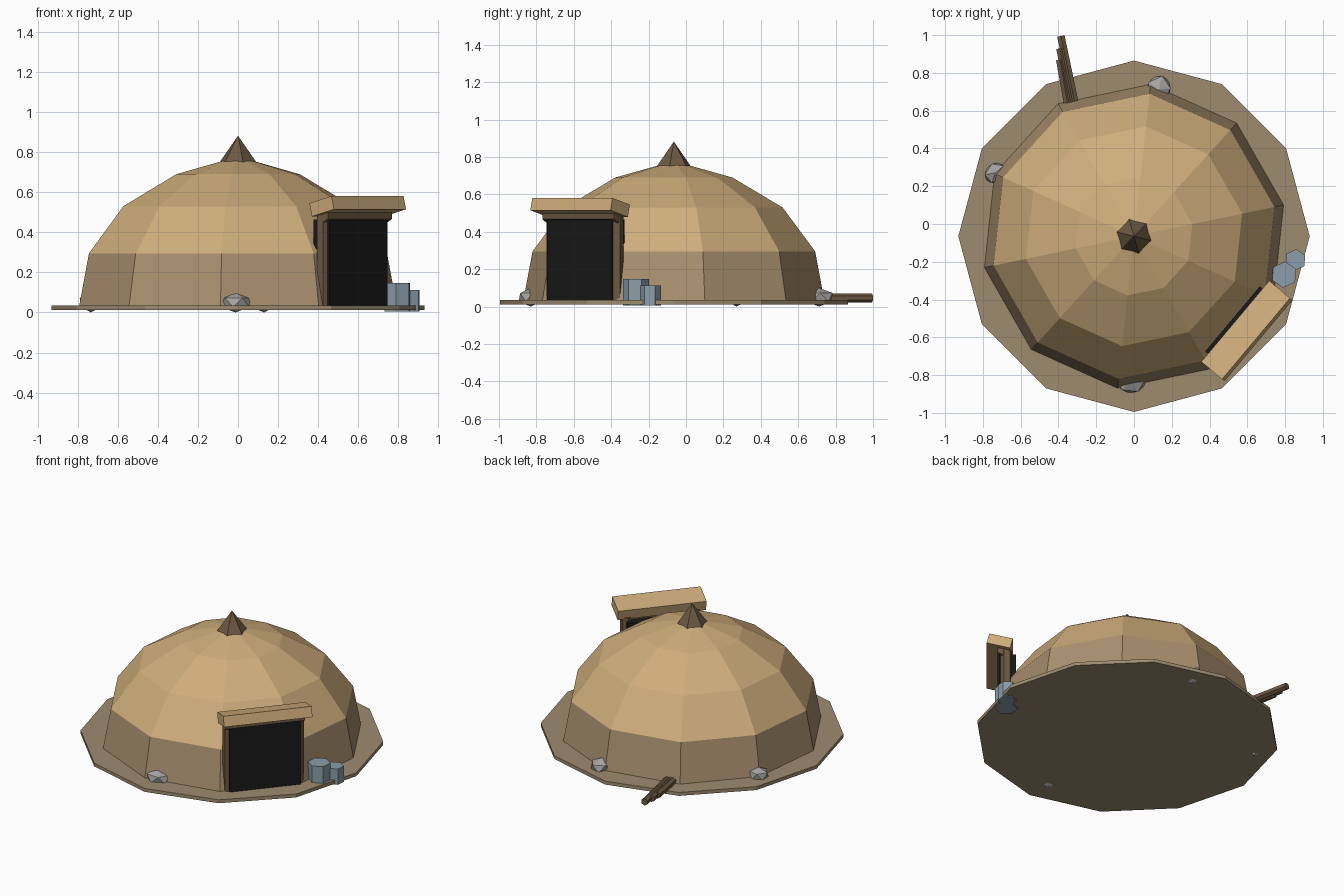
import bpy, bmesh, math
from mathutils import Vector, Matrix

if "Cube" in bpy.data.objects:
    bpy.data.objects.remove(bpy.data.objects["Cube"])

CENTER = Vector((0, -0.065, 0))


def material(name, r, g, b):
    m = bpy.data.materials.new(name)
    m.diffuse_color = (r, g, b, 1)
    m.use_nodes = True
    m.node_tree.nodes["Principled BSDF"].inputs["Base Color"].default_value = m.diffuse_color
    return m


THATCH = material("thatch", 0.62, 0.42, 0.20)
CLAY = material("clay", 0.40, 0.28, 0.16)
EARTH = material("earth", 0.34, 0.26, 0.16)
WOOD = material("wood", 0.15, 0.10, 0.055)
DARK = material("dark", 0.01, 0.01, 0.01)
POTTERY = material("pottery", 0.26, 0.34, 0.40)
STONE = material("stone", 0.38, 0.37, 0.36)


def finish(name, bm, mat, matrix=Matrix()):
    bmesh.ops.recalc_face_normals(bm, faces=bm.faces)
    me = bpy.data.meshes.new(name)
    bm.to_mesh(me)
    bm.free()
    me.materials.append(mat)
    ob = bpy.data.objects.new(name, me)
    ob.matrix_world = matrix
    bpy.context.collection.objects.link(ob)
    return ob


def lathe(name, profile, sides, angle, center, mat):
    """Faceted solid from (radius, height) rings; radius 0 makes an apex."""
    bm = bmesh.new()
    rings = []
    for r, z in profile:
        n = sides if r else 1
        rings.append([bm.verts.new((center[0] + r * math.cos(a), center[1] + r * math.sin(a), z))
                      for a in (math.radians(angle + 360 * i / sides) for i in range(n))])
    for lo, hi in zip(rings, rings[1:]):
        for i in range(sides):
            j = (i + 1) % sides
            top = [hi[0]] if len(hi) == 1 else [hi[j], hi[i]]
            bm.faces.new([lo[i], lo[j]] + top)
    for ring in (rings[0], rings[-1]):
        if len(ring) > 1:
            bm.faces.new(ring)
    return finish(name, bm, mat)


def box(name, size, mat, matrix):
    bm = bmesh.new()
    bmesh.ops.create_cube(bm, size=1, matrix=Matrix.Diagonal((*size, 1)))
    return finish(name, bm, mat, matrix)


def log(name, a, b, radius, mat, sides=6):
    a, b = Vector(a), Vector(b)
    bm = bmesh.new()
    bmesh.ops.create_cone(bm, cap_ends=True, segments=sides, radius1=radius,
                          radius2=radius, depth=(b - a).length)
    rot = (b - a).to_track_quat('Z', 'Y').to_matrix().to_4x4()
    return finish(name, bm, mat, Matrix.Translation((a + b) / 2) @ rot)


# Ground pad, wall, domed roof and its finial
lathe("ground_pad", [(0.93, 0.012), (0.93, 0.035)], 12, 0, CENTER, EARTH)
lathe("wall", [(0.81, 0.03), (0.76, 0.295)], 10, 11.8, CENTER, CLAY)
lathe("dome_roof", [(0.76, 0.295), (0.585, 0.53), (0.315, 0.69), (0, 0.778)],
      10, 11.8, CENTER, THATCH)
lathe("finial", [(0.098, 0.745), (0, 0.882)], 6, -14, CENTER, WOOD)

# Doorway, in a local frame: x outward, y along the wall
DOOR = Matrix.Translation(CENTER) @ Matrix.Rotation(math.radians(-40), 4, 'Z')
box("doorway", (0.105, 0.45, 0.44), DARK, DOOR @ Matrix.Translation((0.733, 0, 0.245)))
for side, label in ((-1, "left"), (1, "right")):
    log("door_post_" + label, DOOR @ Vector((0.74, side * 0.22, 0.02)),
        DOOR @ Vector((0.74, side * 0.22, 0.49)), 0.037, WOOD)
log("lintel", DOOR @ Vector((0.76, -0.25, 0.487)), DOOR @ Vector((0.76, 0.25, 0.487)), 0.04, WOOD)
box("door_canopy", (0.148, 0.56, 0.068), THATCH,
    DOOR @ Matrix.Translation((0.78, 0, 0.53)) @ Matrix.Rotation(math.radians(-14), 4, 'Y'))

# Water jars beside the door
lathe("large_jar", [(0.07, 0.006), (0.07, 0.147)], 6, 25, (0.795, -0.268), POTTERY)
lathe("small_jar", [(0.057, 0.006), (0.057, 0.112)], 6, 25, (0.855, -0.19), POTTERY)

# Firewood at the back
for i, (tip, root) in enumerate((((-0.387, 0.995), (-0.313, 0.64)),
                                 ((-0.392, 0.93), (-0.335, 0.64)),
                                 ((-0.393, 0.87), (-0.352, 0.64)))):
    log(f"firewood_{i + 1}", (*root, 0.046), (*tip, 0.046), 0.023, WOOD)

# Stones around the wall
for i, (x, y, r, turn) in enumerate(((-0.012, -0.83, 0.085, 10), (-0.735, 0.27, 0.066, 40),
                                     (0.13, 0.712, 0.083, 75))):
    bm = bmesh.new()
    bmesh.ops.create_icosphere(bm, subdivisions=1, radius=1)
    finish(f"stone_{i + 1}", bm, STONE, Matrix.Translation((x, y, 0.05))
           @ Matrix.Rotation(math.radians(turn), 4, 'Z') @ Matrix.Diagonal((r, r * 0.85, 0.05, 1)))
